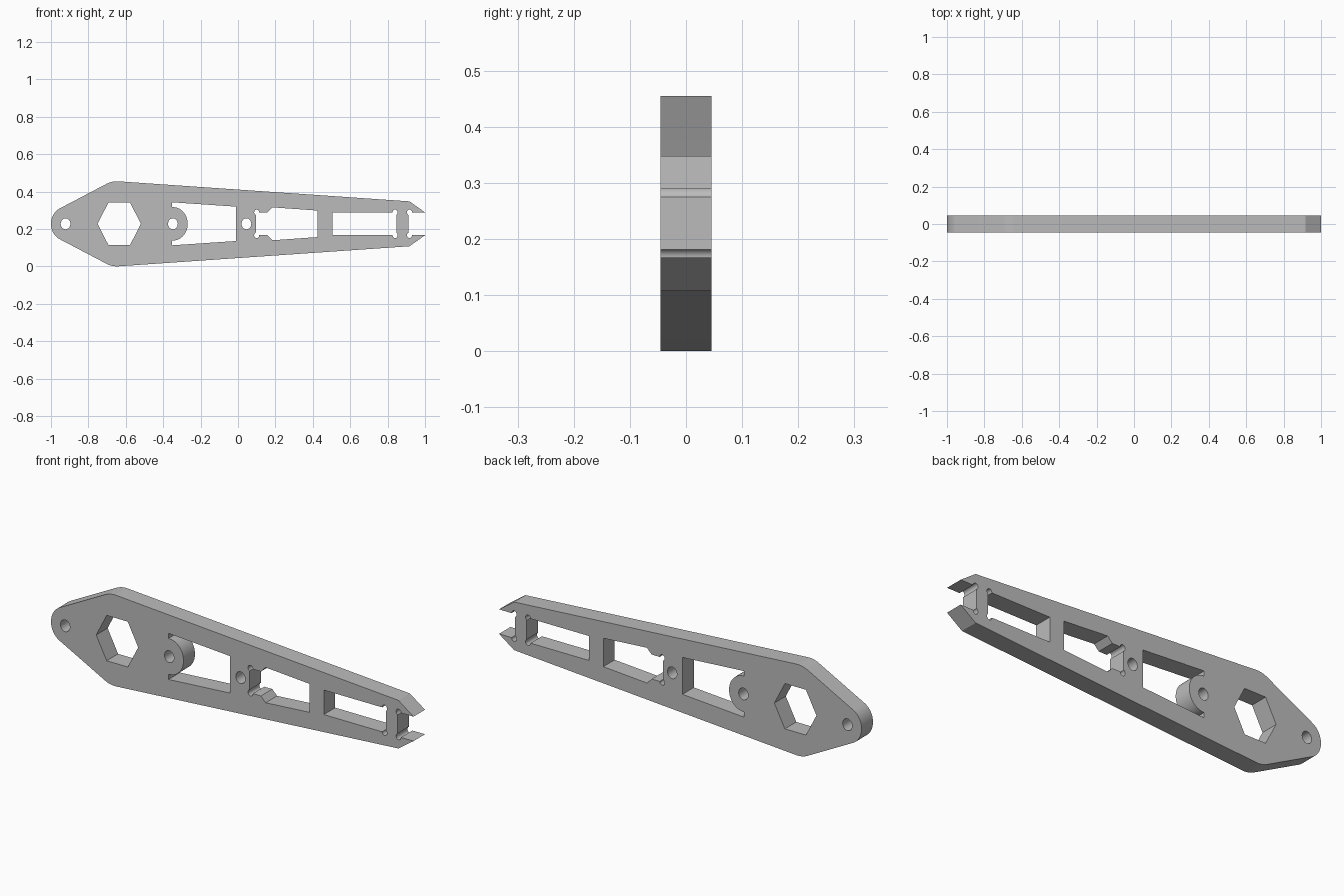
import bpy, bmesh
from math import sin, cos, radians

cube = bpy.data.objects.get("Cube")
if cube:
    bpy.data.objects.remove(cube)

MID = 0.228        # height of the long axis
HALF_DEPTH = 0.045
STRETCH = 1.13     # round features are slightly taller than wide
SLOT = 0.061       # half height of the narrow slots


def arc(x, v, r, start, end, steps=16):
    """Points on an upright oval arc, angles in degrees."""
    angles = [radians(start + (end - start) * i / steps) for i in range(steps + 1)]
    return [(x + r * cos(a), v + r * STRETCH * sin(a)) for a in angles]


def mirrored(upper):
    """Close an upper half profile with its reflection below the axis."""
    return upper + [(x, -v) for x, v in reversed(upper) if abs(v) > 1e-5]


def hole(x):
    return arc(x, 0, 0.026, 180, 0, 20)


# Tapered outline with a rounded nose and a forked tail
outline = (arc(-0.92, 0, 0.08, 180, 116)
           + arc(-0.648, 0.0805, 0.13, 116, 86.5, 10)
           + [(0.917, 0.12), (1.0, SLOT)]
           + arc(0.917, SLOT, 0.0135, 0, 248))

# Openings, each given as its upper half
hexagon = [(-0.751, 0), (-0.693, 0.113), (-0.577, 0.113), (-0.519, 0)]
boss_pocket = (arc(-0.348, 0, 0.079, 0, 90, 20)
               + [(-0.352, 0.0893), (-0.352, 0.115), (-0.012, 0.092)])
stepped_pocket = (arc(0.1, SLOT, 0.0135, 248, 0)
                  + [(0.158, SLOT), (0.184, 0.088), (0.425, 0.071)])
tail_pocket = [(0.505, SLOT)] + arc(0.84, SLOT, 0.0135, 180, -58)

profiles = [outline, hexagon, boss_pocket, stepped_pocket, tail_pocket,
            hole(-0.922), hole(-0.348), hole(0.045)]

# Fill the flat plate, then extrude it through its thickness
bm = bmesh.new()
edges = []
for profile in profiles:
    ring = [bm.verts.new((x, -HALF_DEPTH, MID + v)) for x, v in mirrored(profile)]
    edges += [bm.edges.new((ring[i - 1], ring[i])) for i in range(len(ring))]
bmesh.ops.triangle_fill(bm, use_beauty=True, use_dissolve=False,
                        edges=edges, normal=(0, -1, 0))
extruded = bmesh.ops.extrude_face_region(bm, geom=bm.faces[:])
back = [g for g in extruded["geom"] if isinstance(g, bmesh.types.BMVert)]
bmesh.ops.translate(bm, verts=back, vec=(0, 2 * HALF_DEPTH, 0))
bmesh.ops.recalc_face_normals(bm, faces=bm.faces[:])

mesh = bpy.data.meshes.new("arm_plate")
bm.to_mesh(mesh)
bm.free()
arm = bpy.data.objects.new("arm_plate", mesh)
bpy.context.collection.objects.link(arm)

# Plain grey finish
grey = bpy.data.materials.new("plain grey")
grey.use_nodes = True
grey.diffuse_color = (0.5, 0.5, 0.5, 1)
grey.node_tree.nodes["Principled BSDF"].inputs["Base Color"].default_value = (0.5, 0.5, 0.5, 1)
mesh.materials.append(grey)

bpy.ops.object.select_all(action='DESELECT')
arm.select_set(True)
bpy.context.view_layer.objects.active = arm
bpy.ops.object.shade_smooth_by_angle(angle=radians(25))
